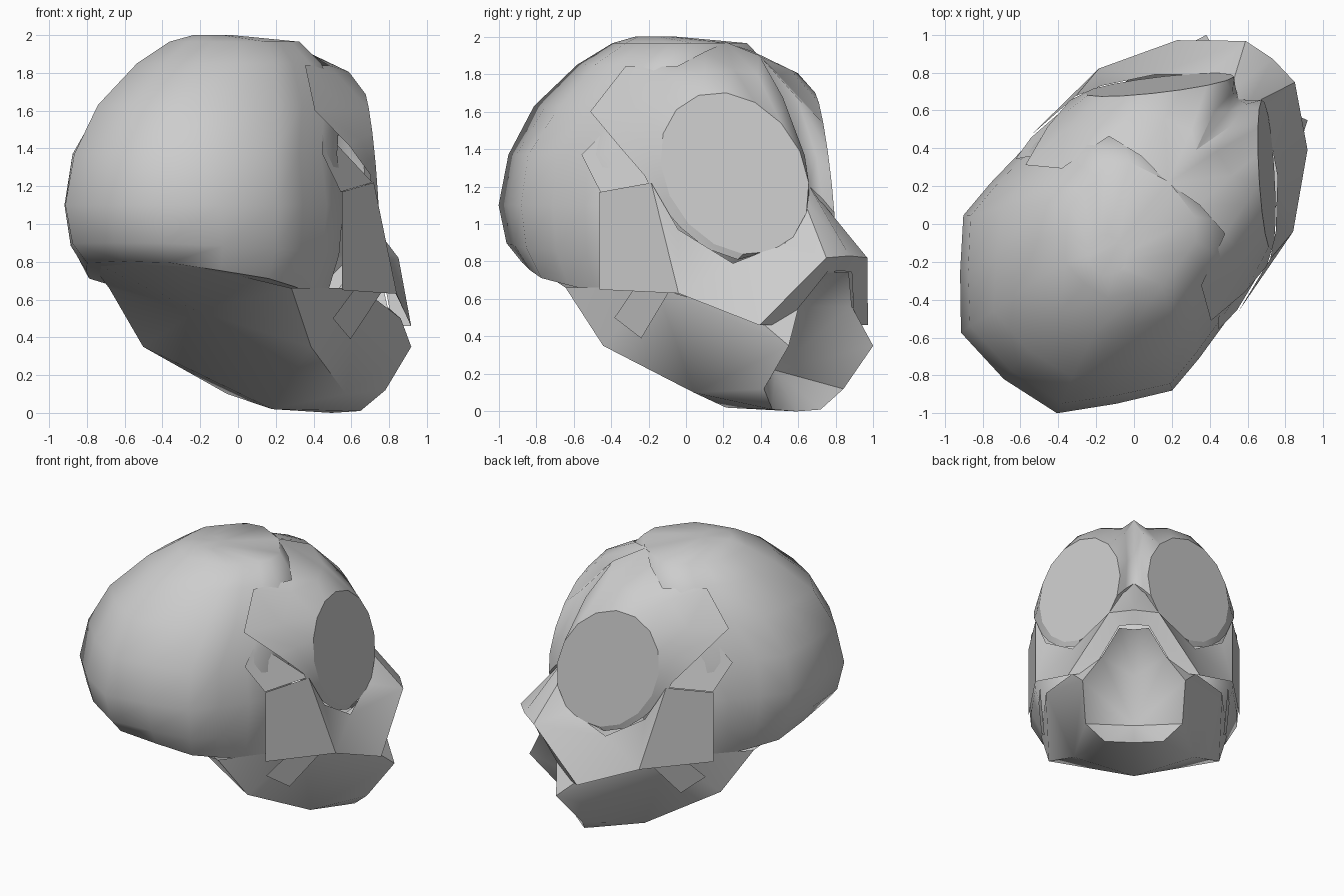
import bpy, bmesh, math
from mathutils import Vector

if "Cube" in bpy.data.objects:
    bpy.data.objects.remove(bpy.data.objects["Cube"])

# The head is modelled facing +x and then turned on the spot
YAW = math.radians(50)
CORE = Vector((0, 0, 1))

bone = bpy.data.materials.new("bone_grey")
bone.use_nodes = True
bone.diffuse_color = (0.61, 0.61, 0.61, 1)
shader = next(n for n in bone.node_tree.nodes if n.type == "BSDF_PRINCIPLED")
shader.inputs["Base Color"].default_value = bone.diffuse_color


def make_part(name, points, faces, smooth_angle=35):
    """Build one half of a part from points and mirror it across the middle."""
    bm = bmesh.new()
    verts = [bm.verts.new(p) for p in points]
    for face in faces:
        bm.faces.new([verts[i] for i in face])
    bm.normal_update()
    for face in bm.faces:
        if face.normal.dot(face.calc_center_median() - CORE) < 0:
            face.normal_flip()
    mesh = bpy.data.meshes.new(name)
    bm.to_mesh(mesh)
    bm.free()
    mesh.materials.append(bone)
    obj = bpy.data.objects.new(name, mesh)
    bpy.context.collection.objects.link(obj)
    obj.rotation_euler.z = YAW
    bpy.ops.object.select_all(action="DESELECT")
    obj.select_set(True)
    bpy.context.view_layer.objects.active = obj
    bpy.ops.object.shade_smooth_by_angle(angle=math.radians(smooth_angle))
    mirror = obj.modifiers.new("mirror", "MIRROR")
    mirror.use_axis = (False, True, False)
    mirror.merge_threshold = 0.002
    return obj


def strip(first, second, count, closed=True):
    """Quads joining two rows whose indices start at first and second."""
    quads = []
    for i in range(count if closed else count - 1):
        j = (i + 1) % count
        quads.append((first + i, first + j, second + j, second + i))
    return quads


# Cranium: half outline seen from above, from the back to the front
outline = [(-1, 0), (-0.94, 0.46), (-0.6, 0.75), (-0.26, 1),
           (0.05, 1), (0.35, 0.98), (0.57, 0.96), (0.85, 0.7), (1, 0)]
# Stacked rings of (height, middle, half length, half width, tilt)
rings = [
    (0.68, -0.33, 0.61, 0.62, -0.2),
    (0.86, -0.35, 0.67, 0.7, -0.06),
    (1.1, -0.36, 0.71, 0.72, 0),
    (1.37, -0.35, 0.66, 0.69, 0),
    (1.63, -0.21, 0.66, 0.59, 0),
    (1.85, -0.12, 0.49, 0.46, 0),
    (1.965, -0.06, 0.35, 0.32, 0),
    (2.0, -0.22, 0.1, 0.1, 0),
]
size = len(outline)
points, faces = [], []
for height, middle, length, width, tilt in rings:
    for along, across in outline:
        points.append((middle + along * length, across * width,
                       height + tilt * along * length))
for level in range(len(rings) - 1):
    faces += strip(level * size, (level + 1) * size, size, closed=False)
faces.append(range(size))
faces.append(range(len(points) - size, len(points)))
make_part("cranium", points, faces, smooth_angle=45)

# Eye sockets: flat tilted discs joined to the brow, temple and nose rim
eye_centre = Vector((0.65, 0.37, 1.27))
eye_out = Vector((-0.285, 0.275, 0.05))
eye_up = Vector((-0.06, 0, 0.43))
rim = [
    (0.28, 0.68, 1.26), (0.1, 0.68, 1.42), (-0.13, 0.64, 1.6), (-0.02, 0.48, 1.84),
    (0.27, 0.4, 1.84), (0.3, 0.2, 1.92), (0.28, 0, 1.97), (0.51, 0, 1.9),
    (0.77, 0, 1.47), (0.86, 0, 1.2), (0.87, 0.1, 1.05), (0.82, 0.22, 0.87),
    (0.68, 0.38, 0.81), (0.56, 0.5, 0.87), (0.45, 0.58, 0.98), (0.34, 0.64, 1.12),
]
count = len(rim)
lip, brow = [], []
for i, corner in enumerate(rim):
    angle = math.tau * i / count
    edge = eye_centre + eye_out * math.cos(angle) + eye_up * math.sin(angle)
    lift = max(0, math.sin(angle - math.radians(30)))
    lip.append(edge)
    brow.append(edge.lerp(Vector(corner), 0.5) + Vector((0.03, 0, 0.04)) * lift)
make_part("eye_sockets", lip, [range(count)])
make_part("brow_mask", lip + brow + rim,
          strip(0, count, count) + strip(count, 2 * count, count), smooth_angle=40)

# Upper jaw: cheek plates, muzzle and the arched lip
make_part("upper_jaw", [
    (0, 0.72, 1.17), (0, 0.72, 0.65), (0.51, 0.67, 0.63), (0.89, 0.45, 0.46),
    (1.12, 0.17, 0.82), (0.32, 0.67, 1.22), (0.68, 0.42, 0.79), (0.86, 0.06, 1.15),
    (1.14, 0, 0.83), (0.86, 0, 1.2), (0.93, 0.29, 0.46), (1.07, 0.1, 0.745),
    (1.08, 0, 0.75), (0.45, 0.6, 0.97), (0.86, 0.2, 0.9),
], [
    (0, 1, 2, 5), (5, 2, 13), (13, 2, 6), (2, 3, 6), (3, 4, 6), (6, 4, 14),
    (14, 4, 7), (7, 4, 8, 9), (3, 10, 11, 4), (4, 11, 12, 8),
], smooth_angle=40)

# Lower jaw: skull base, jaw sides, chin and the hollow mouth
make_part("lower_jaw", [
    (-0.96, 0, 0.83), (-0.88, 0.3, 0.81), (-0.34, 0, 0.54), (-0.31, 0.63, 0.66),
    (-0.09, 0.58, 0.35), (0.28, 0, 0.02), (0.4, 0.41, 0.1), (0.77, 0, 0),
    (0.77, 0.2, 0.01), (1.01, 0.35, 0.35), (0.3, 0.6, 0.66), (0.84, 0.42, 0.5),
    (0.97, 0.22, 0.56), (1.05, 0.1, 0.74), (0.62, 0, 0.22), (0.7, 0, 0.56),
    (1.03, 0, 0.74), (0.82, 0.33, 0.12),
], [
    (0, 1, 2), (1, 3, 2), (2, 3, 4), (2, 4, 5), (4, 6, 5), (5, 6, 8, 7),
    (3, 10, 4), (10, 9, 6, 4), (6, 9, 17), (6, 17, 8),
    (7, 8, 14), (8, 17, 14), (17, 9, 14), (14, 9, 12, 15), (15, 12, 13, 16),
    (9, 11, 12), (9, 10, 11),
], smooth_angle=40)

# Flat plates at the temples and the jaw hinges
make_part("temple_plates", [
    (-0.04, 0.62, 1.5), (-0.14, 0.7, 1.37), (0, 0.71, 1.17), (0.32, 0.66, 1.22),
], [(0, 1, 2, 3)])
make_part("jaw_hinge_straps", [
    (0.18, 0.65, 0.65), (0.42, 0.64, 0.64), (0.2, 0.61, 0.39), (0.03, 0.63, 0.5),
], [(0, 1, 2, 3)])
